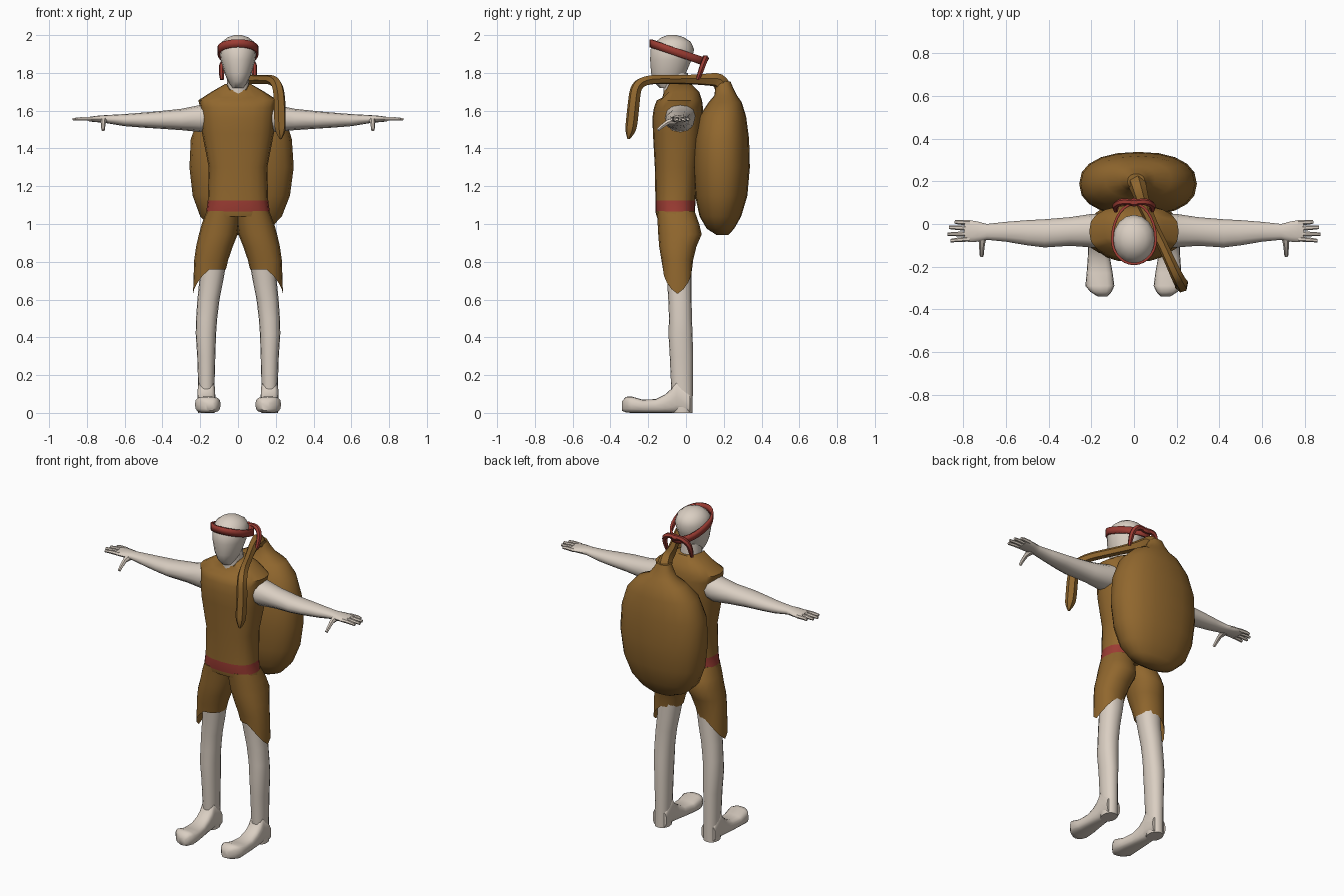
import bpy, bmesh, math
from mathutils import Vector


def material(name, rgb):
    m = bpy.data.materials.new(name)
    m.diffuse_color = (*rgb, 1)
    return m


SKIN = material("pale skin", (0.70, 0.62, 0.54))
CLOTH = material("brown cloth", (0.28, 0.135, 0.027))
RED = material("red cloth", (0.33, 0.045, 0.033))


def finish(ob, mirror=False, angle=50):
    if mirror:
        ob.modifiers.new("mirror", "MIRROR")
    bpy.ops.object.select_all(action="DESELECT")
    ob.select_set(True)
    bpy.context.view_layer.objects.active = ob
    bpy.ops.object.shade_smooth_by_angle(angle=math.radians(angle))
    return ob


def loft(name, rings, mats, axis=2, n=16, power=2.2, mirror=False,
         caps=(True, True), shape=None, paint=None):
    """Skin rounded rings (pos, a0, a1, b0, b1) placed along one axis.
    shape(co, ring index, angle) may adjust a point, paint(centre) picks a material."""
    bm = bmesh.new()
    loops = []
    others = [i for i in range(3) if i != axis]
    for k, (pos, a0, a1, b0, b1) in enumerate(rings):
        loop = []
        for i in range(n):
            t = 2 * math.pi * i / n
            c, s = math.cos(t), math.sin(t)
            co = Vector((0, 0, 0))
            co[axis] = pos
            co[others[0]] = (a0 + a1) / 2 + (a1 - a0) / 2 * math.copysign(abs(c) ** (2 / power), c)
            co[others[1]] = (b0 + b1) / 2 + (b1 - b0) / 2 * math.copysign(abs(s) ** (2 / power), s)
            if shape:
                shape(co, k, t)
            loop.append(bm.verts.new(co))
        loops.append(loop)
    for p, q in zip(loops, loops[1:]):
        for i in range(n):
            j = (i + 1) % n
            bm.faces.new((p[i], p[j], q[j], q[i]))
    if caps[0]:
        bm.faces.new(loops[0][::-1])
    if caps[1]:
        bm.faces.new(loops[-1])
    bmesh.ops.recalc_face_normals(bm, faces=bm.faces)
    if paint:
        for f in bm.faces:
            f.material_index = paint(f.calc_center_median())
    me = bpy.data.meshes.new(name)
    bm.to_mesh(me)
    bm.free()
    for m in mats:
        me.materials.append(m)
    ob = bpy.data.objects.new(name, me)
    bpy.context.collection.objects.link(ob)
    return finish(ob, mirror)


def tube(name, points, mat, mirror=False, smooth=True):
    """Round tapering tube through points (x, y, z, radius)."""
    cu = bpy.data.curves.new(name, "CURVE")
    cu.dimensions = "3D"
    cu.bevel_depth = 1
    cu.bevel_resolution = 1
    cu.use_fill_caps = True
    cu.resolution_u = 4
    sp = cu.splines.new("NURBS" if smooth else "POLY")
    sp.points.add(len(points) - 1)
    for p, (x, y, z, r) in zip(sp.points, points):
        p.co = (x, y, z, 1)
        p.radius = r
    if smooth:
        sp.order_u = 3
        sp.use_endpoint_u = True
    ob = bpy.data.objects.new(name, cu)
    bpy.context.collection.objects.link(ob)
    bpy.ops.object.select_all(action="DESELECT")
    ob.select_set(True)
    bpy.context.view_layer.objects.active = ob
    bpy.ops.object.convert(target="MESH")
    ob = bpy.context.view_layer.objects.active
    ob.data.materials.clear()
    ob.data.materials.append(mat)
    return finish(ob, mirror)


# Head and neck
loft("head", [(1.72, -.03, .03, -.14, -.05), (1.755, -.052, .052, -.172, -.02),
              (1.80, -.073, .073, -.185, .0), (1.87, -.092, .092, -.19, .03),
              (1.925, -.099, .099, -.187, .043), (1.965, -.084, .084, -.16, .025),
              (1.988, -.055, .055, -.13, -.01), (2.0, -.02, .02, -.095, -.05)],
     [SKIN], power=2)
loft("neck", [(1.66, -.065, .065, -.12, .02), (1.80, -.055, .055, -.12, .01)], [SKIN], power=2)


# Sleeveless tunic with a neckline dip in front and a red belt
def neckline(co, k, t):
    if k >= 8 and math.sin(t) < -.8:
        co.z -= .03


loft("tunic", [(1.04, -.175, .175, -.155, .05), (1.065, -.168, .168, -.162, .048),
               (1.125, -.16, .16, -.162, .05), (1.30, -.155, .155, -.165, .065),
               (1.48, -.19, .19, -.175, .085), (1.56, -.195, .195, -.178, .09),
               (1.615, -.2, .2, -.17, .09), (1.655, -.21, .21, -.155, .085),
               (1.70, -.14, .14, -.125, .07), (1.74, -.07, .07, -.115, .03)],
     [CLOTH, RED], n=20, power=2.5, shape=neckline,
     paint=lambda c: 1 if 1.065 < c.z < 1.125 else 0)


# Shorts: two overlapping legs whose hem drops to a point on the outside
def hem(co, k, t):
    if k == 5:
        c = max(0, math.cos(t))
        co.z -= .13 * (.6 * c + .4 * (1 - abs(math.sin(t)))) if c else 0


loft("shorts_leg", [(1.07, -.01, .165, -.155, .045), (1.0, -.005, .192, -.15, .07),
                    (.945, .002, .207, -.147, .083), (.88, .028, .222, -.142, .055),
                    (.81, .052, .232, -.13, .038), (.76, .064, .238, -.122, .032)],
     [CLOTH], mirror=True, caps=(True, False), shape=hem)

# Bare legs and feet
loft("leg", [(.86, .05, .2, -.115, .03), (.70, .078, .205, -.1, .03),
             (.60, .098, .215, -.094, .03), (.50, .11, .222, -.09, .031),
             (.42, .116, .224, -.093, .035), (.30, .12, .216, -.086, .037),
             (.12, .125, .21, -.078, .036), (.0, .125, .212, -.07, .035)],
     [SKIN], mirror=True)
loft("foot", [(.02, .12, .215, 0, .10), (-.05, .12, .215, 0, .18), (-.075, .12, .215, 0, .13),
              (-.11, .118, .215, 0, .098), (-.16, .112, .217, 0, .073),
              (-.23, .1, .222, 0, .07), (-.29, .092, .228, 0, .087),
              (-.318, .105, .205, .002, .085), (-.34, .125, .17, .012, .06)],
     [SKIN], axis=1, power=3, mirror=True)

# Arms with palm, fingers and thumb
loft("arm", [(.14, -.11, .05, 1.50, 1.65), (.2, -.11, .047, 1.487, 1.63),
             (.3, -.102, .032, 1.497, 1.61), (.42, -.11, .022, 1.505, 1.597),
             (.5, -.1, .018, 1.51, 1.59), (.6, -.083, .01, 1.518, 1.582),
             (.69, -.074, .0, 1.533, 1.577), (.735, -.083, .012, 1.538, 1.574),
             (.77, -.085, .018, 1.541, 1.57), (.795, -.08, .014, 1.545, 1.566)],
     [SKIN], axis=0, n=12, mirror=True)
for i, (y0, y1, tip) in enumerate([(.006, .01, .84), (-.02, -.016, .867),
                                   (-.046, -.048, .875), (-.07, -.078, .86)]):
    tube(f"finger_{i + 1}", [(.77, y0, 1.556, .012), (.82, (y0 + y1) / 2, 1.557, .011),
                             (tip, y1, 1.554, .008)], SKIN, mirror=True, smooth=False)
tube("thumb", [(.71, -.05, 1.55, .022), (.713, -.095, 1.54, .014),
               (.714, -.13, 1.515, .011), (.714, -.15, 1.497, .009)],
     SKIN, mirror=True, smooth=False)

# Large sack on the back, narrowing to a collar
loft("sack", [(.943, -.05, .1, .16, .225), (.975, -.13, .17, .11, .255),
              (1.04, -.2, .232, .072, .292), (1.15, -.24, .275, .048, .325),
              (1.30, -.257, .295, .038, .338), (1.45, -.25, .285, .042, .334),
              (1.57, -.205, .245, .07, .318), (1.645, -.135, .175, .12, .295),
              (1.68, -.07, .10, .15, .27), (1.72, -.045, .07, .155, .25),
              (1.755, -.03, .05, .165, .235)],
     [CLOTH], n=20, power=2.3)

# Twisted sack end running over the shoulder and hanging in front
tube("sack_strap", [(.01, .2, 1.70, .045), (.015, .19, 1.765, .042), (.04, .1, 1.765, .032),
                    (.085, 0, 1.765, .025), (.135, -.1, 1.765, .025), (.18, -.2, 1.765, .026),
                    (.212, -.265, 1.735, .03), (.222, -.277, 1.64, .032),
                    (.222, -.288, 1.53, .032), (.225, -.296, 1.485, .028),
                    (.225, -.305, 1.45, .006)], CLOTH)


# Tilted headband meeting in a knot behind the head, with two tails
def band_shape(co, k, t):
    s = math.sin(t)
    co.y = -.075 + (.175 if s > 0 else .118) * s
    co.x = .108 * math.cos(t)
    co.z -= .33 * (co.y + .19)


band = loft("headband", [(1.935, -1, 1, -1, 1), (1.977, -1, 1, -1, 1)], [RED],
            n=28, power=2, caps=(False, False), shape=band_shape)
thick = band.modifiers.new("thickness", "SOLIDIFY")
thick.thickness = .012
thick.offset = -1
tube("headband_knot", [(-.022, .1, 1.876, .014), (0, .102, 1.876, .02),
                       (.022, .1, 1.876, .014)], RED, smooth=False)
tube("headband_tail", [(.0, .1, 1.878, .014), (.05, .108, 1.885, .016), (.085, .092, 1.85, .016),
                       (.088, .075, 1.80, .015), (.085, .062, 1.765, .01)], RED, mirror=True)
